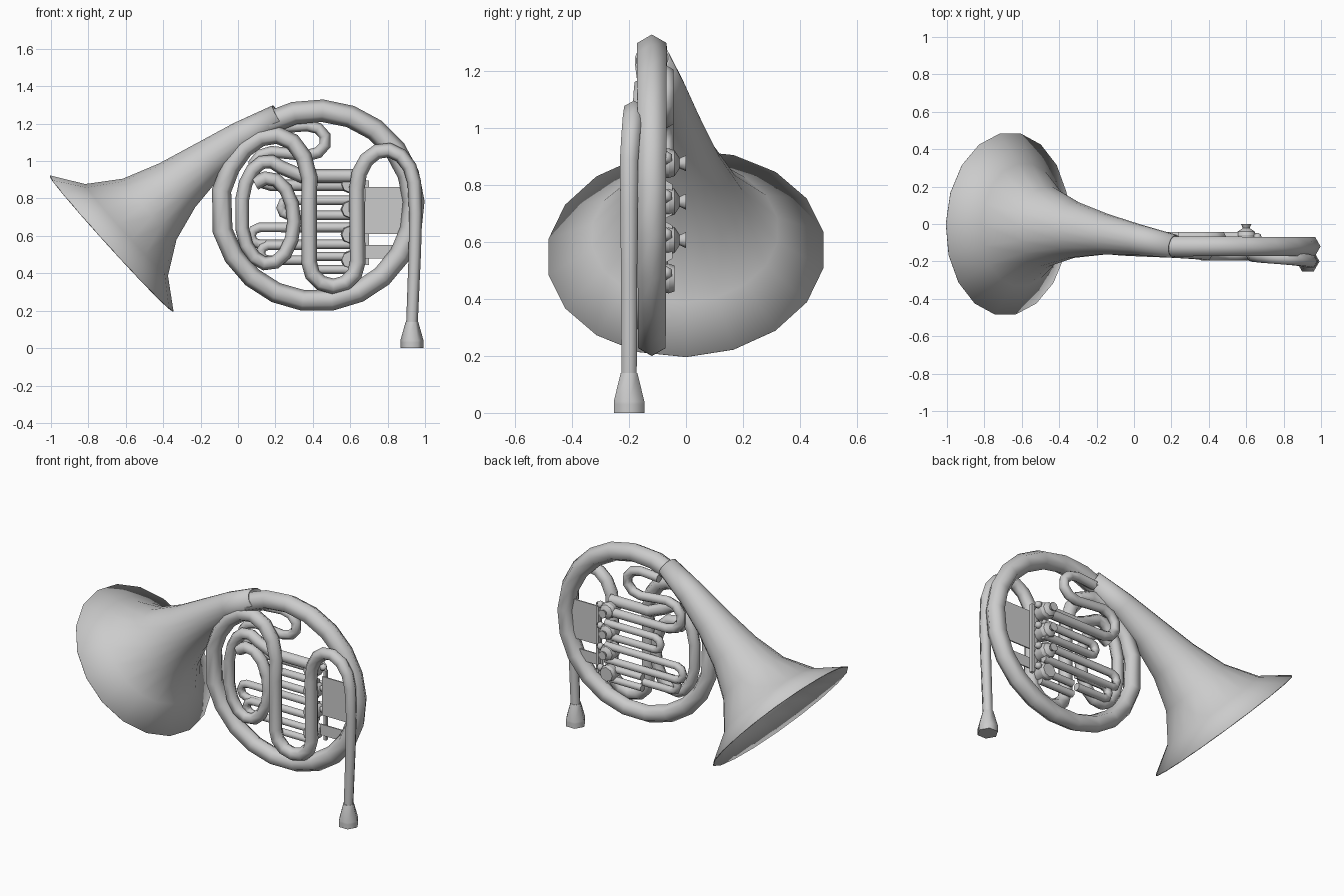
import bpy, bmesh, math
from mathutils import Vector, Matrix

cube = bpy.data.objects.get("Cube")
if cube:
    bpy.data.objects.remove(cube)

metal = bpy.data.materials.new("grey metal")
metal.use_nodes = True
grey = (0.6, 0.6, 0.6, 1)
metal.diffuse_color = grey
metal.node_tree.nodes["Principled BSDF"].inputs["Base Color"].default_value = grey

# Depths shared by the layers of tubing, from front to back
PIPE_Y, LOOP_Y, RING_Y, SLIDE_Y = -0.2, -0.16, -0.12, -0.07


def finish(name, bm):
    bmesh.ops.recalc_face_normals(bm, faces=bm.faces)
    mesh = bpy.data.meshes.new(name)
    bm.to_mesh(mesh)
    bm.free()
    mesh.materials.append(metal)
    mesh.shade_smooth()
    mesh.set_sharp_from_angle(angle=math.radians(65))
    part = bpy.data.objects.new(name, mesh)
    bpy.context.collection.objects.link(part)
    return part


def arc(x, z, width, height, start, end, steps, lean=0):
    """Points on an elliptical arc in the front plane, angles in degrees."""
    angles = [math.radians(start + (end - start) * i / steps) for i in range(steps + 1)]
    return [(x + width * math.cos(a) + lean * math.sin(a), z + height * math.sin(a)) for a in angles]


def run(points, radius, y, end_radius=None, end_y=None):
    """Give front-plane points a depth and a radius, blended from start to end."""
    end_radius = radius if end_radius is None else end_radius
    end_y = y if end_y is None else end_y
    stations = []
    for i, (x, z) in enumerate(points):
        blend = i / (len(points) - 1)
        centre = Vector((x, y + (end_y - y) * blend, z))
        stations.append((centre, radius + (end_radius - radius) * blend))
    return stations


def tube(name, stations, sides=6, caps=True):
    """Loft a round section along (centre, radius) stations."""
    bm = bmesh.new()
    depth = Vector((0, 1, 0))
    rings = []
    for i, (centre, radius) in enumerate(stations):
        tangent = Vector()
        if i > 0:
            tangent += (centre - stations[i - 1][0]).normalized()
        if i < len(stations) - 1:
            tangent += (stations[i + 1][0] - centre).normalized()
        across = tangent.cross(depth).normalized()
        other = tangent.normalized().cross(across)
        ring = []
        for k in range(sides):
            a = math.tau * k / sides
            ring.append(bm.verts.new(centre + radius * (across * math.cos(a) + other * math.sin(a))))
        rings.append(ring)
    for near, far in zip(rings, rings[1:]):
        for k in range(sides):
            following = (k + 1) % sides
            bm.faces.new((near[k], near[following], far[following], far[k]))
    if caps:
        bm.faces.new(rings[0])
        bm.faces.new(rings[-1])
    return finish(name, bm)


def hairpin(name, left, right, middle, half_gap, y=SLIDE_Y):
    """Slide: two parallel legs joined by a half turn at the left."""
    turn = arc(left + half_gap, middle, half_gap, half_gap, 90, 270, 4)
    points = [(right, middle + half_gap)] + turn + [(right, middle - half_gap)]
    tube(name, run(points, 0.026, y))


def box(name, centre, size):
    bm = bmesh.new()
    place = Matrix.Translation(centre) @ Matrix.Diagonal((*size, 1))
    bmesh.ops.create_cube(bm, size=1, matrix=place)
    finish(name, bm)


# Bell and neck: the radius falls off as a hyperbola along a bending centre line
flare = []
for k in range(7):
    d = 0.89 * (k / 6) ** 1.35
    centre = Vector((d - 0.675, -0.14 * d ** 1.4, 0.56 + 0.91 * d - 0.18 * d ** 3))
    flare.append((centre, 0.081 / (d + 0.165) - 0.016 * d))
bell = tube("bell", flare, sides=18, caps=False)
wall = bell.modifiers.new("wall", "SOLIDIFY")
wall.thickness = 0.006

# Main tube: big ring starting inside the neck, left loop, lower bend, right arch, lead pipe
ring = arc(0.42, 0.76, 0.52, 0.51, 120, -165, 17)
loop = arc(0.14, 0.78, 0.24, 0.36, 170, 0, 8, lean=0.05)
bend = arc(0.51, 0.46, 0.13, 0.13, 180, 360, 6)
arch = arc(0.79, 0.85, 0.155, 0.21, 180, 10, 7)
tube("main_tube",
     run(ring, 0.061, RING_Y, end_radius=0.054)
     + run(loop, 0.052, RING_Y, end_radius=0.042, end_y=LOOP_Y)
     + run(bend, 0.042, LOOP_Y)
     + run(arch, 0.042, LOOP_Y, end_radius=0.037, end_y=PIPE_Y)
     + run([(0.95, 0.72), (0.945, 0.5), (0.93, 0.13)], 0.035, PIPE_Y, end_radius=0.031))

# Mouthpiece: tapered cup with a straight rim
cup = run([(0.93, 0.14), (0.93, 0.04)], 0.034, PIPE_Y, end_radius=0.062)
tube("mouthpiece", cup + run([(0.93, 0.03), (0.93, 0)], 0.062, PIPE_Y))

# Inner coil behind the left loop
coil = arc(0.16, 0.68, 0.14, 0.23, 120, -170, 12)
coil += arc(0.16, 0.75, 0.14, 0.25, 170, 60, 5) + [(0.34, 0.92), (0.62, 0.92)]
tube("inner_coil", run(coil, 0.037, RING_Y))

# Upper slide turning back into an open curl
curl = [(0.62, 0.87)] + arc(0.18, 0.96, 0.1, 0.09, 270, 90, 5)
curl += arc(0.37, 1.11, 0.1, 0.08, -90, 90, 5) + [(0.24, 1.18)]
tube("upper_slide", run(curl, 0.031, SLIDE_Y))

# Valve slides and short cross pipes
hairpin("second_slide", 0.23, 0.62, 0.75, 0.04)
hairpin("third_slide", 0.07, 0.62, 0.6, 0.045)
hairpin("lower_slide", 0.12, 0.36, 0.51, 0.04, y=-0.085)
for label, z in (("upper", 0.49), ("lower", 0.42)):
    tube(label + "_cross_pipe", run([(0.38, z), (0.62, z)], 0.024, -0.1))

# Rotary valves: casing and domed cap, with a flared button on the top three
casing = [(-0.13, 0.045), (-0.06, 0.052), (-0.04, 0.045)]
button = [(-0.022, 0.018), (0, 0.028)]
turned = Matrix.Rotation(-math.pi / 2, 4, "X")
for n in range(4):
    z = 0.877 - 0.135 * n
    profile = casing + button if n < 3 else casing
    bm = bmesh.new()
    for (y, radius), (end_y, end_radius) in zip(profile, profile[1:]):
        place = Matrix.Translation((0.6, (y + end_y) / 2, z)) @ turned
        bmesh.ops.create_cone(bm, cap_ends=True, segments=8, radius1=radius,
                              radius2=end_radius, depth=end_y - y, matrix=place)
    finish(f"valve_{n + 1}", bm)
    bm = bmesh.new()
    place = Matrix.Translation((0.66, SLIDE_Y, z + 0.02))
    bmesh.ops.create_icosphere(bm, subdivisions=1, radius=0.025, matrix=place)
    finish(f"valve_stop_{n + 1}", bm)

# Valve bar and brace plates reaching the ring
box("valve_bar", (0.69, -0.09, 0.67), (0.02, 0.02, 0.45))
box("upper_plate", (0.79, -0.11, 0.735), (0.22, 0.008, 0.25))
box("lower_plate", (0.77, -0.11, 0.515), (0.2, 0.008, 0.07))
